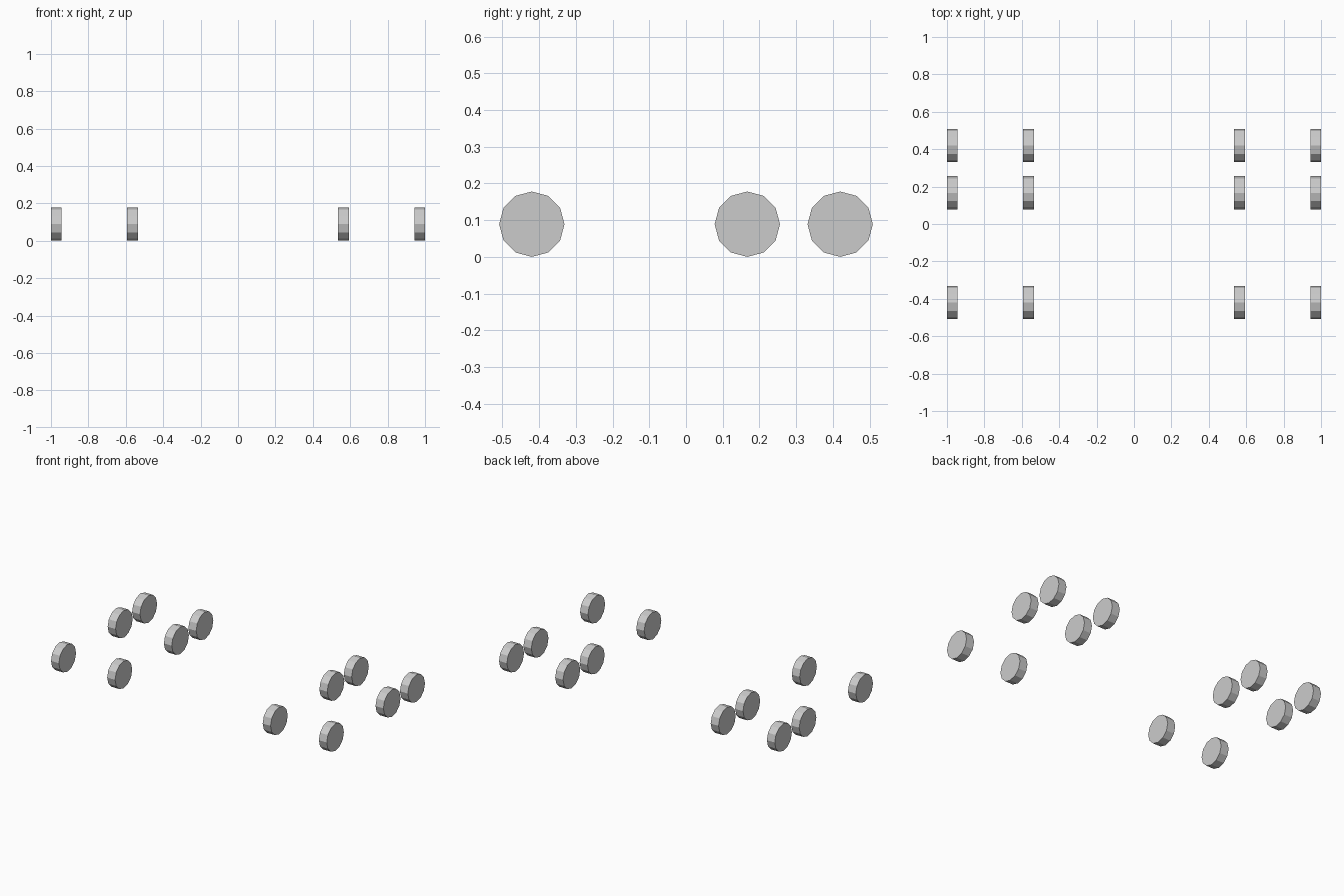
import bpy
from math import pi

if "Cube" in bpy.data.objects:
    bpy.data.objects.remove(bpy.data.objects["Cube"])

RADIUS = 0.089
WIDTH = 0.057


def wheel(name, x, y):
    # Flat-shaded 12-sided disc with its axle along x, resting on the ground
    bpy.ops.mesh.primitive_cylinder_add(
        vertices=12, radius=RADIUS, depth=WIDTH,
        location=(x, y, RADIUS), rotation=(0, pi / 2, 0))
    bpy.context.object.name = name


# Two mirrored sets of wheels: three axles each, an inner and an outer wheel per axle
for side, sign in (("left", -1), ("right", 1)):
    for track, x in (("inner", 0.564), ("outer", 0.9715)):
        for axle, y in (("front", -0.42), ("middle", 0.167), ("rear", 0.42)):
            wheel(f"{side}_{track}_{axle}_wheel", sign * x, y)
